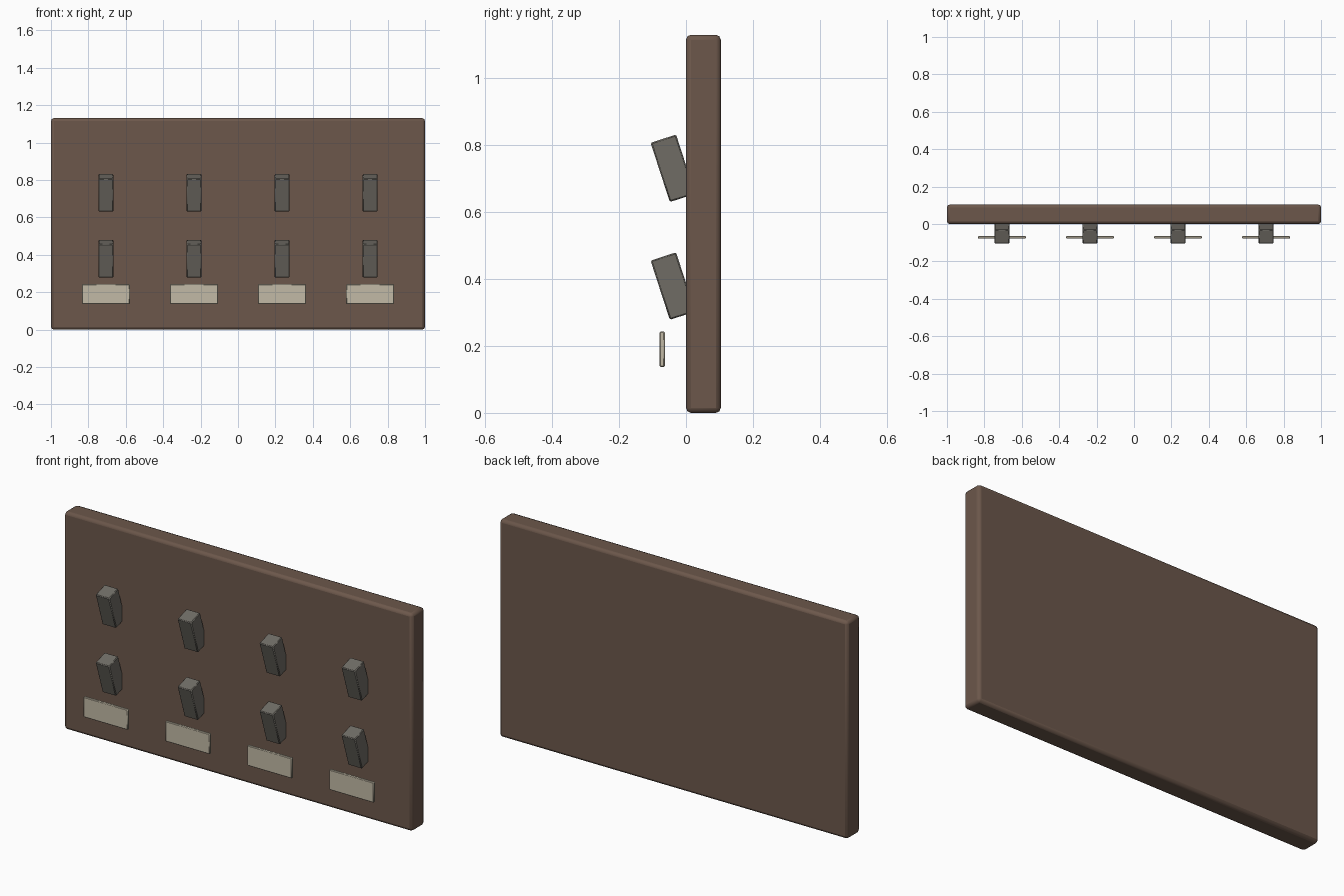
import bpy, math

if "Cube" in bpy.data.objects:
    bpy.data.objects.remove(bpy.data.objects["Cube"])


def material(name, rgb):
    m = bpy.data.materials.new(name)
    m.diffuse_color = (*rgb, 1)
    m.use_nodes = True
    m.node_tree.nodes["Principled BSDF"].inputs["Base Color"].default_value = m.diffuse_color
    return m


WOOD = material("brown_wood", (0.15, 0.096, 0.07))
METAL = material("dark_metal", (0.16, 0.15, 0.13))
PAPER = material("cream_label", (0.54, 0.49, 0.38))


def box(name, loc, size, mat, bevel, segments=2, tilt=0):
    bpy.ops.mesh.primitive_cube_add(size=1, location=loc)
    ob = bpy.context.object
    ob.name = name
    ob.scale = size
    bpy.ops.object.transform_apply(location=False, rotation=False, scale=True)
    ob.rotation_euler.x = tilt
    mod = ob.modifiers.new("bevel", 'BEVEL')
    mod.width = bevel
    mod.segments = segments
    ob.data.materials.append(mat)
    bpy.ops.object.shade_smooth_by_angle(angle=math.radians(50))
    return ob


# backing board
box("board", (0, 0.052, 0.565), (2, 0.104, 1.13), WOOD, 0.015)

# four columns: two tilted pegs above a floating label plate
for i in range(4):
    x = -0.706 + i * 0.4707
    for row, z in (("upper", 0.731), ("lower", 0.379)):
        box(f"{row}_peg_{i + 1}", (x, -0.039, z), (0.08, 0.08, 0.186),
            METAL, 0.004, 1, math.radians(18))
    box(f"label_plate_{i + 1}", (x, -0.071, 0.19), (0.255, 0.015, 0.105), PAPER, 0.003, 1)
